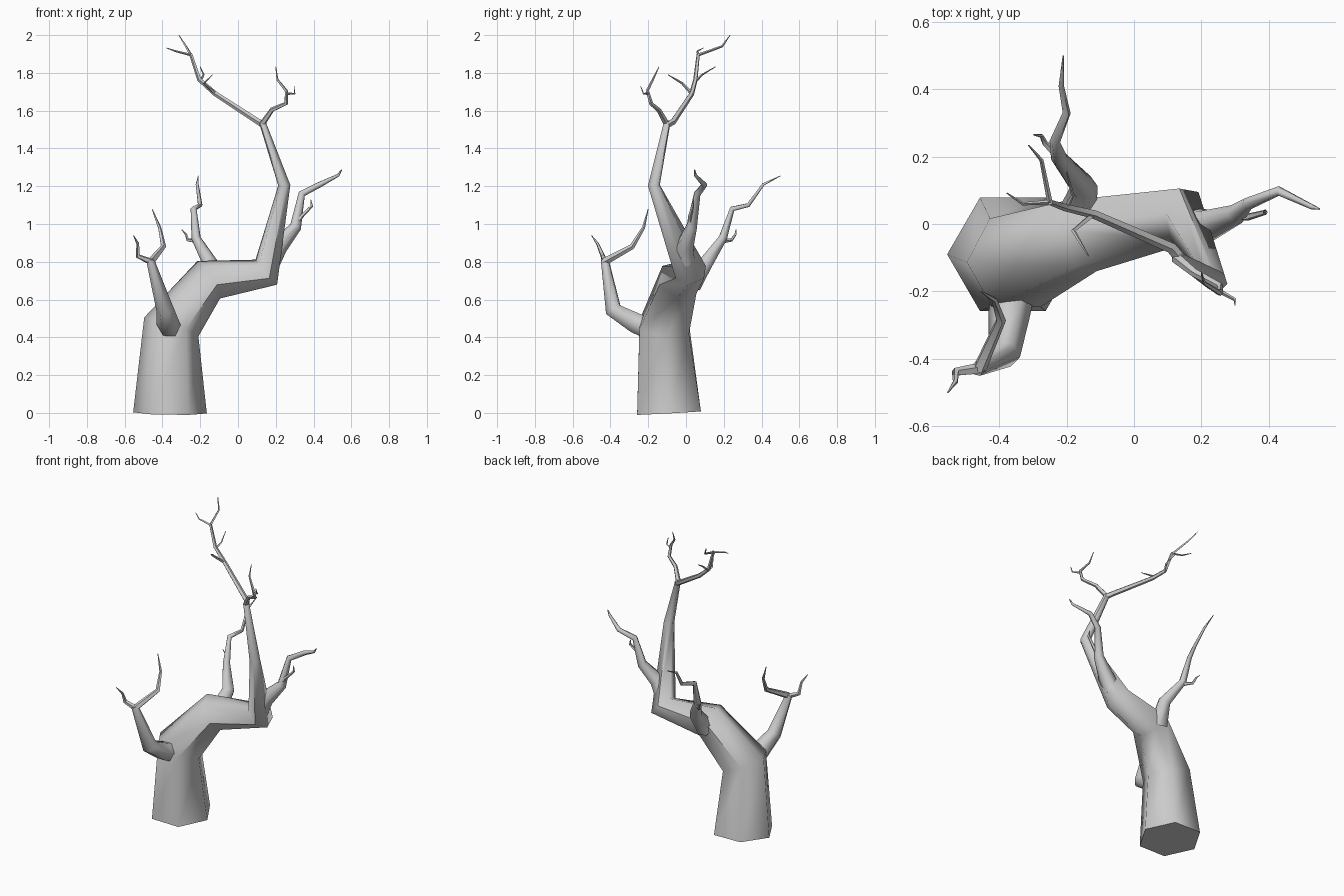
import bpy, bmesh, math
from mathutils import Vector


def limb(name, pts, sides=6):
    """Tapered tube through (x, y, z, radius) points, capped at both ends."""
    P = [Vector(p[:3]) for p in pts]
    bm = bmesh.new()
    n = len(P)
    prev_t = prev_u = None
    rings = []
    for i in range(n):
        a = (P[i] - P[i - 1]).normalized() if i else Vector()
        b = (P[i + 1] - P[i]).normalized() if i < n - 1 else Vector()
        t = (a + b).normalized()
        if prev_t is None:
            ref = Vector((1, 0, 0)) if abs(t.x) < 0.9 else Vector((0, 1, 0))
            u = (ref - t * ref.dot(t)).normalized()
        else:
            u = prev_t.rotation_difference(t) @ prev_u
        v = t.cross(u)
        prev_t, prev_u = t, u
        r = pts[i][3]
        rings.append([bm.verts.new(P[i] + r * (u * math.cos(k * math.tau / sides)
                      + v * math.sin(k * math.tau / sides))) for k in range(sides)])
    for A, B in zip(rings, rings[1:]):
        for k in range(sides):
            j = (k + 1) % sides
            bm.faces.new((A[k], A[j], B[j], B[k]))
    bm.faces.new(rings[0][::-1])
    bm.faces.new(rings[-1])
    me = bpy.data.meshes.new(name)
    bm.to_mesh(me)
    bm.free()
    ob = bpy.data.objects.new(name, me)
    bpy.context.collection.objects.link(ob)
    bpy.context.view_layer.objects.active = ob
    for o in bpy.context.selected_objects:
        o.select_set(False)
    ob.select_set(True)
    bpy.ops.object.shade_smooth_by_angle(angle=math.radians(62))
    return ob


# Trunk, bending over to the right and then up
limb("trunk", [(-.36, -.09, 0, .195), (-.353, -.115, .455, .152), (-.155, -.035, .705, .117),
               (.15, .025, .745, .088), (.245, -.17, 1.205, .033), (.13, -.1, 1.535, .018)])

# Crown: long left limb with its twigs
limb("crown_left", [(.135, -.1, 1.525, .018), (.11, -.07, 1.54, .017), (-.12, .03, 1.69, .014),
                    (-.205, .05, 1.765, .012), (-.25, .065, 1.9, .009)], 5)
limb("crown_left_tip_a", [(-.25, .065, 1.895, .008), (-.275, .19, 1.94, .006), (-.313, .234, 2.0, .002)], 4)
limb("crown_left_tip_b", [(-.25, .065, 1.895, .007), (-.33, .06, 1.915, .005), (-.378, .092, 1.932, .002)], 4)
limb("crown_left_twig_a", [(-.2, .05, 1.755, .008), (-.182, .085, 1.79, .005), (-.2, .155, 1.832, .002)], 4)
limb("crown_left_twig_b", [(-.12, .03, 1.69, .009), (-.18, -.02, 1.745, .007), (-.135, -.095, 1.79, .002)], 4)

# Crown: short right limb
limb("crown_right", [(.125, -.1, 1.525, .017), (.18, -.145, 1.605, .013), (.255, -.185, 1.638, .011),
                     (.255, -.205, 1.705, .009), (.208, -.175, 1.765, .006), (.2, -.143, 1.832, .002)], 5)
limb("crown_right_twig", [(.255, -.2, 1.69, .007), (.3, -.225, 1.69, .005), (.3, -.24, 1.73, .002)], 4)

# Right branch
limb("right_branch", [(.17, .0, .8, .055), (.215, -.005, .885, .05), (.305, .03, .985, .031),
                      (.338, .06, 1.16, .019), (.43, .098, 1.207, .015), (.53, .05, 1.258, .008),
                      (.55, .045, 1.288, .003)])
limb("right_branch_twig", [(.3, .03, .98, .018), (.335, .02, 1.04, .011), (.39, .035, 1.095, .008),
                           (.385, .04, 1.13, .002)], 5)

# Back branch
limb("back_branch", [(-.17, .03, .68, .06), (-.15, .11, .8, .042), (-.222, .195, .925, .025),
                     (-.235, .245, 1.08, .016), (-.2, .33, 1.1, .012), (-.216, .41, 1.21, .008),
                     (-.21, .5, 1.255, .002)])
limb("back_branch_twig", [(-.215, .19, .91, .014), (-.265, .24, .915, .009), (-.275, .262, .945, .006),
                          (-.298, .265, .97, .002)], 5)

# Front branch with forked top
limb("front_branch", [(-.355, -.17, .435, .065), (-.37, -.265, .475, .062), (-.385, -.385, .545, .048),
                      (-.465, -.43, .81, .022)])
limb("front_branch_fork_a", [(-.46, -.432, .8, .021), (-.395, -.285, .88, .015), (-.415, -.225, .98, .009),
                             (-.455, -.2, 1.08, .002)], 5)
limb("front_branch_fork_b", [(-.46, -.43, .8, .018), (-.53, -.44, .83, .013), (-.53, -.468, .895, .008),
                             (-.553, -.5, .94, .002)], 5)
